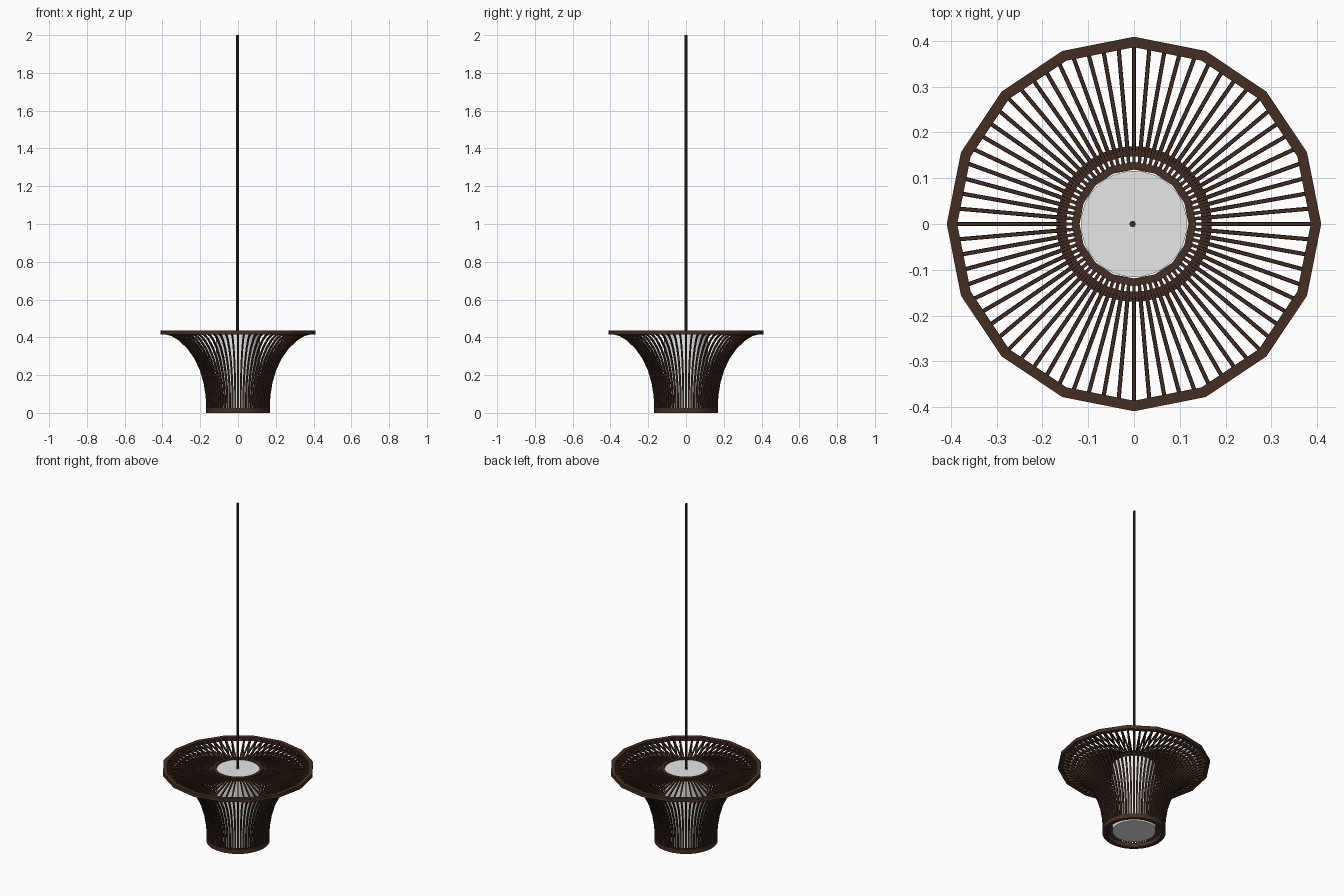
import bpy, bmesh, math
from mathutils import Vector

if "Cube" in bpy.data.objects:
    bpy.data.objects.remove(bpy.data.objects["Cube"])


def material(name, rgb):
    m = bpy.data.materials.new(name)
    m.diffuse_color = (*rgb, 1)
    m.use_nodes = True
    m.node_tree.nodes["Principled BSDF"].inputs["Base Color"].default_value = m.diffuse_color
    return m


WOOD = material("brown wood", (0.060, 0.028, 0.016))
SLAT = material("dark brown wood", (0.050, 0.025, 0.015))
GLASS = material("pale grey diffuser", (0.80, 0.80, 0.80))


def finish(bm, name, mat):
    bmesh.ops.recalc_face_normals(bm, faces=bm.faces)
    me = bpy.data.meshes.new(name)
    bm.to_mesh(me)
    bm.free()
    me.materials.append(mat)
    ob = bpy.data.objects.new(name, me)
    bpy.context.collection.objects.link(ob)
    return ob


def ring(name, r_in, r_out, z0, z1, sides, mat):
    bm = bmesh.new()
    loops = []
    for i in range(sides):
        a = 2 * math.pi * i / sides
        c, s = math.cos(a), math.sin(a)
        loops.append([bm.verts.new((r * c, r * s, z)) for r, z in
                      ((r_in, z0), (r_out, z0), (r_out, z1), (r_in, z1))])
    for i in range(sides):
        p, q = loops[i], loops[(i + 1) % sides]
        for k in range(4):
            n = (k + 1) % 4
            bm.faces.new((p[k], q[k], q[n], p[n]))
    return finish(bm, name, mat)


def cylinder(name, r, z0, z1, sides, mat, x=0):
    bm = bmesh.new()
    bmesh.ops.create_cone(bm, cap_ends=True, segments=sides, radius1=r,
                          radius2=r, depth=z1 - z0)
    bmesh.ops.translate(bm, verts=bm.verts, vec=(x, 0, (z0 + z1) / 2))
    return finish(bm, name, mat)


def slats(name, path, width, thick, count, mat):
    """Thin strips following an (r, z) path, repeated around the axis."""
    bm = bmesh.new()
    pts = [Vector(p) for p in path]
    for i in range(count):
        a = 2 * math.pi * i / count
        c, s = math.cos(a), math.sin(a)
        prev = None
        for k, p in enumerate(pts):
            d = (pts[min(k + 1, len(pts) - 1)] - pts[max(k - 1, 0)]).normalized()
            n = Vector((d.y, -d.x)) * thick / 2
            sec = []
            for u, t in ((1, -1), (1, 1), (-1, 1), (-1, -1)):
                q = p + n * u
                w = t * width / 2
                sec.append(bm.verts.new((q.x * c - w * s, q.x * s + w * c, q.y)))
            if prev:
                for j in range(4):
                    m = (j + 1) % 4
                    bm.faces.new((prev[j], prev[m], sec[m], sec[j]))
            else:
                bm.faces.new(sec)
            prev = sec
        bm.faces.new(prev)
    return finish(bm, name, mat)


# rings that hold the slats
ring("top_rim", 0.386, 0.409, 0.415, 0.436, 16, WOOD)
ring("bottom_ring", 0.148, 0.170, 0.0, 0.025, 32, WOOD)
ring("inner_top_ring", 0.119, 0.136, 0.414, 0.434, 16, WOOD)

# flared outer slats and level spokes between the two top rings
slats("outer_slats", [(0.163, 0.015), (0.167, 0.09), (0.178, 0.16),
                      (0.197, 0.225), (0.226, 0.288), (0.265, 0.343),
                      (0.312, 0.388), (0.350, 0.411), (0.388, 0.421)],
      0.009, 0.009, 72, SLAT)
slats("top_spokes", [(0.130, 0.424), (0.388, 0.424)], 0.0075, 0.008, 72, SLAT)

# light diffuser and hanging rod
d = cylinder("diffuser", 0.116, 0.012, 0.426, 32, GLASS)
for p in d.data.polygons:
    p.use_smooth = abs(p.normal.z) < 0.5
cylinder("hanging_rod", 0.007, 0.42, 2.0, 8, WOOD, x=-0.003)
